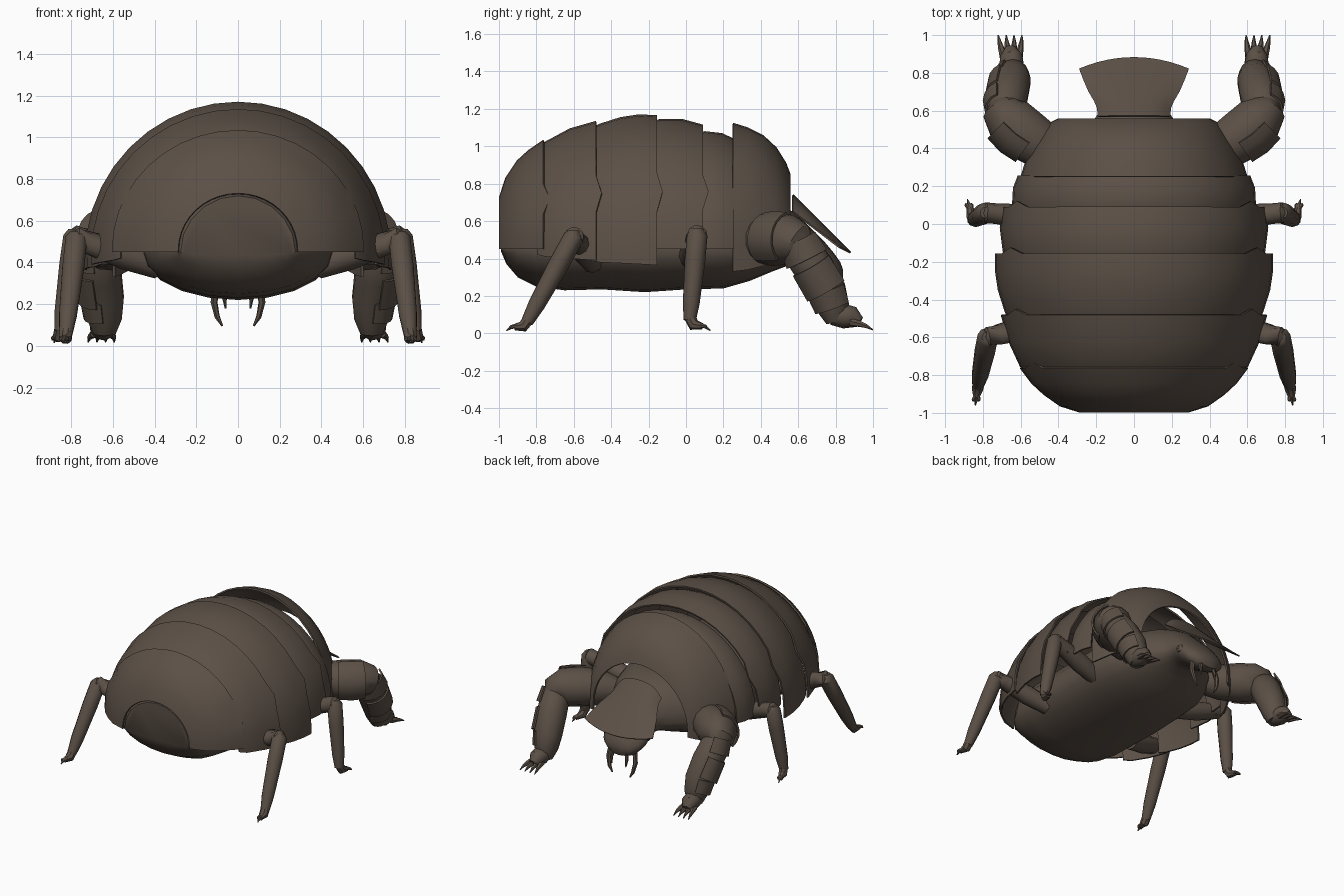
import bpy, bmesh, math
from mathutils import Vector

brown = bpy.data.materials.new("dark brown")
brown.diffuse_color = (0.105, 0.08, 0.062, 1)


def make(name, rings, closed=True, thick=0):
    """Loft a list of equally long point rings into a smooth object."""
    bm = bmesh.new()
    vs = [[bm.verts.new(p) for p in r] for r in rings]
    n = len(rings[0])
    for a, b in zip(vs, vs[1:]):
        for i in range(n if closed else n - 1):
            j = (i + 1) % n
            bm.faces.new((a[i], a[j], b[j], b[i]))
    if closed:
        bm.faces.new(vs[0])
        bm.faces.new(vs[-1])
    bmesh.ops.recalc_face_normals(bm, faces=bm.faces)
    me = bpy.data.meshes.new(name)
    bm.to_mesh(me)
    bm.free()
    me.materials.append(brown)
    ob = bpy.data.objects.new(name, me)
    bpy.context.collection.objects.link(ob)
    bpy.ops.object.select_all(action='DESELECT')
    ob.select_set(True)
    bpy.context.view_layer.objects.active = ob
    if thick:
        mod = ob.modifiers.new("thickness", 'SOLIDIFY')
        mod.thickness, mod.offset = thick, 0
        bpy.ops.object.modifier_apply(modifier=mod.name)
    bpy.ops.object.shade_smooth_by_angle(angle=math.radians(40))
    return ob


def tube(name, pts, radii, n=10, arc=None, out=(1, 0, 0), thick=0):
    """Tapered limb through points; arc (radians) makes a partial armour plate."""
    pts = [Vector(p) for p in pts]
    rings = []
    for i, p in enumerate(pts):
        t = (pts[min(i + 1, len(pts) - 1)] - pts[max(i - 1, 0)]).normalized()
        u = Vector(out)
        u = (u - t * u.dot(t)).normalized()
        v = t.cross(u)
        if arc:
            angs = [arc * (k / (n - 1) - 0.5) for k in range(n)]
        else:
            angs = [2 * math.pi * k / n for k in range(n)]
        rings.append([p + radii[i] * (u * math.cos(a) + v * math.sin(a)) for a in angs])
    return make(name, rings, closed=not arc, thick=thick)


# --- domed back shells: rings of (y, half width, top, arch base, lower edge) ---
def shell(name, rows, tooth=0.0, n=20):
    rings = []
    for k, (y, w, top, base, low) in enumerate(rows):
        r = [(w, y, low)]
        for i in range(n + 1):
            a = math.pi * i / n
            d = tooth if k == len(rows) - 1 and i in (3, n - 3) else 0
            r.append((w * math.cos(a), y + d, base + (top - base) * math.sin(a)))
        r.append((-w, y, low))
        rings.append(r)
    make(name, rings, closed=False, thick=0.012)


shell("shell_rear", [
    (-0.993, 0.285, 0.73, 0.46, 0.45),
    (-0.96, 0.39, 0.83, 0.46, 0.45), (-0.90, 0.475, 0.92, 0.46, 0.45),
    (-0.84, 0.54, 0.975, 0.46, 0.45), (-0.76, 0.60, 1.03, 0.46, 0.45)], 0.035)
shell("shell_second", [
    (-0.79, 0.56, 0.98, 0.45, 0.42), (-0.75, 0.60, 1.02, 0.44, 0.41),
    (-0.62, 0.66, 1.09, 0.43, 0.40), (-0.48, 0.70, 1.13, 0.43, 0.39)], 0.03)
shell("shell_third", [
    (-0.51, 0.66, 1.09, 0.43, 0.39), (-0.46, 0.68, 1.115, 0.43, 0.38),
    (-0.35, 0.715, 1.15, 0.42, 0.375), (-0.25, 0.73, 1.165, 0.42, 0.37),
    (-0.155, 0.73, 1.16, 0.42, 0.365)], 0.03)
shell("shell_fourth", [
    (-0.18, 0.68, 1.125, 0.46, 0.45), (-0.14, 0.69, 1.14, 0.46, 0.45),
    (-0.02, 0.705, 1.14, 0.46, 0.45), (0.09, 0.69, 1.11, 0.46, 0.45)], 0.03)
shell("shell_fifth", [
    (0.06, 0.63, 1.06, 0.47, 0.45), (0.10, 0.64, 1.075, 0.47, 0.45),
    (0.19, 0.635, 1.065, 0.47, 0.45), (0.255, 0.61, 1.035, 0.47, 0.45)])
shell("shell_neck", [
    (0.25, 0.595, 1.12, 0.46, 0.33), (0.33, 0.57, 1.095, 0.46, 0.34),
    (0.41, 0.53, 1.055, 0.45, 0.36), (0.48, 0.485, 0.99, 0.45, 0.37),
    (0.53, 0.445, 0.91, 0.45, 0.39), (0.553, 0.40, 0.85, 0.45, 0.40)])

# --- belly and head: (y, half width, bottom, top) ---
body = [(-0.99, 0.275, 0.44, 0.72), (-0.96, 0.30, 0.37, 0.73), (-0.90, 0.36, 0.30, 0.74),
        (-0.80, 0.42, 0.25, 0.76), (-0.65, 0.45, 0.23, 0.76), (-0.45, 0.46, 0.235, 0.76),
        (-0.22, 0.46, 0.22, 0.76), (0.0, 0.46, 0.235, 0.76), (0.20, 0.44, 0.24, 0.74),
        (0.34, 0.39, 0.28, 0.73), (0.46, 0.31, 0.33, 0.71), (0.54, 0.22, 0.36, 0.67),
        (0.60, 0.18, 0.35, 0.63), (0.67, 0.185, 0.31, 0.56), (0.74, 0.18, 0.27, 0.49),
        (0.79, 0.15, 0.25, 0.43), (0.825, 0.10, 0.26, 0.38), (0.84, 0.04, 0.29, 0.34)]
rings = []
for y, w, lo, hi in body:
    mid = min(0.45, lo + (hi - lo) * 0.5)
    rings.append([(w * math.cos(a), y,
                   mid + math.sin(a) * ((hi - mid) if math.sin(a) > 0 else (mid - lo)))
                  for a in (2 * math.pi * k / 20 for k in range(20))])
make("belly_and_head", rings)

# --- flared head shield, flat on top with sides turned down ---
rows = [(0.57, 0.19), (0.62, 0.192), (0.67, 0.21), (0.73, 0.24), (0.80, 0.265), (0.88, 0.29)]
rings = []
for y, w in rows:
    t = (y - 0.57) / 0.31
    r = []
    for k in range(13):
        u = k / 6 - 1
        bend = 0.4 * u * u + 0.6 * u ** 4
        r.append((u * w, y - 0.06 * t * u * u,
                  0.74 - 0.31 * t - 0.09 * (1 - t) * bend + 0.03 * t * u * u))
    rings.append(r)
make("head_shield", rings, closed=False, thick=0.01)

# --- limbs, built once per side ---
for s, side in ((1, "right"), (-1, "left")):
    def limb(name, pts, radii, **kw):
        tube(side + "_" + name, [(s * x, y, z) for x, y, z in pts], radii,
             out=(s, -0.3, 0.25), **kw)

    # mouth parts and eye
    limb("mandible", [(0.095, 0.76, 0.32), (0.115, 0.78, 0.21), (0.10, 0.79, 0.14),
                      (0.075, 0.79, 0.095)], [0.02, 0.017, 0.013, 0.005], n=6)
    limb("feeler", [(0.05, 0.80, 0.30), (0.065, 0.815, 0.23), (0.06, 0.82, 0.18)],
         [0.016, 0.012, 0.004], n=6)
    limb("eye", [(0.15, 0.71, 0.40), (0.18, 0.715, 0.40), (0.193, 0.717, 0.40)],
         [0.032, 0.028, 0.012], n=10)

    # heavy digging front leg with armour plates
    limb("front_upper_leg", [(0.36, 0.34, 0.48), (0.45, 0.39, 0.495), (0.57, 0.47, 0.50),
                             (0.66, 0.55, 0.50), (0.695, 0.60, 0.48), (0.70, 0.64, 0.45)],
         [0.09, 0.125, 0.14, 0.135, 0.11, 0.06], n=14)
    limb("front_lower_leg", [(0.69, 0.57, 0.51), (0.685, 0.62, 0.44), (0.665, 0.69, 0.34),
                             (0.645, 0.76, 0.22), (0.64, 0.79, 0.13), (0.64, 0.805, 0.06)],
         [0.06, 0.105, 0.108, 0.10, 0.085, 0.055], n=14)
    limb("upper_leg_plate", [(0.54, 0.45, 0.50), (0.61, 0.50, 0.50), (0.67, 0.56, 0.50)],
         [0.145, 0.15, 0.145], n=8, arc=2.2, thick=0.012)
    limb("knee_plate", [(0.68, 0.60, 0.50), (0.675, 0.65, 0.40)], [0.105, 0.12],
         n=8, arc=2.6, thick=0.012)
    limb("shin_plate", [(0.67, 0.67, 0.37), (0.65, 0.75, 0.235)], [0.115, 0.118],
         n=8, arc=2.4, thick=0.012)
    limb("ankle_plate", [(0.65, 0.75, 0.235), (0.64, 0.785, 0.14)], [0.104, 0.095],
         n=8, arc=2.6, thick=0.012)
    limb("front_foot", [(0.645, 0.78, 0.10), (0.648, 0.85, 0.09), (0.65, 0.89, 0.085),
                        (0.655, 0.93, 0.06)], [0.055, 0.065, 0.06, 0.03], n=10)
    for k in range(4):
        d = (k - 1.5) * 0.026
        limb("front_claw_%d" % k, [(0.65 + d, 0.88, 0.06), (0.652 + d * 1.3, 0.93, 0.05),
                                   (0.654 + d * 1.5, 0.965, 0.038), (0.656 + d * 1.6, 1.0, 0.018)],
             [0.022, 0.017, 0.011, 0.003], n=6)

    # slender middle and hind legs: thigh, shin, foot, claws
    for name, root, knee, ankle, toe in (
            ("middle", (0.38, 0.02, 0.40), (0.785, 0.06, 0.525), (0.85, 0.02, 0.07), (0.882, 0.13, 0.015)),
            ("hind", (0.38, -0.50, 0.38), (0.775, -0.60, 0.515), (0.825, -0.85, 0.06), (0.84, -0.96, 0.015))):
        R, K, A, T = map(Vector, (root, knee, ankle, toe))
        limb(name + "_thigh", [R, R.lerp(K, 0.4), R.lerp(K, 0.85), K, K + Vector((0.03, 0, 0))],
             [0.06, 0.07, 0.055, 0.055, 0.025], n=10)
        limb(name + "_shin", [K + Vector((0, 0, 0.035)), K, K.lerp(A, 0.3), K.lerp(A, 0.8), A],
             [0.03, 0.055, 0.055, 0.045, 0.033], n=10)
        limb(name + "_foot", [A + (A - K) * -0.04, A.lerp(T, 0.2) - Vector((0, 0, 0.015)), A.lerp(T, 0.6)],
             [0.033, 0.032, 0.018], n=8)
        for k in (-1, 0, 1):
            limb("%s_claw_%d" % (name, k + 1),
                 [A.lerp(T, 0.4), A.lerp(T, 0.75) + Vector((k * 0.014, 0, 0.008)),
                  T + Vector((k * 0.016, 0, 0)) - (T - A) * (0.2 * abs(k))],
                 [0.014, 0.011, 0.003], n=6)
